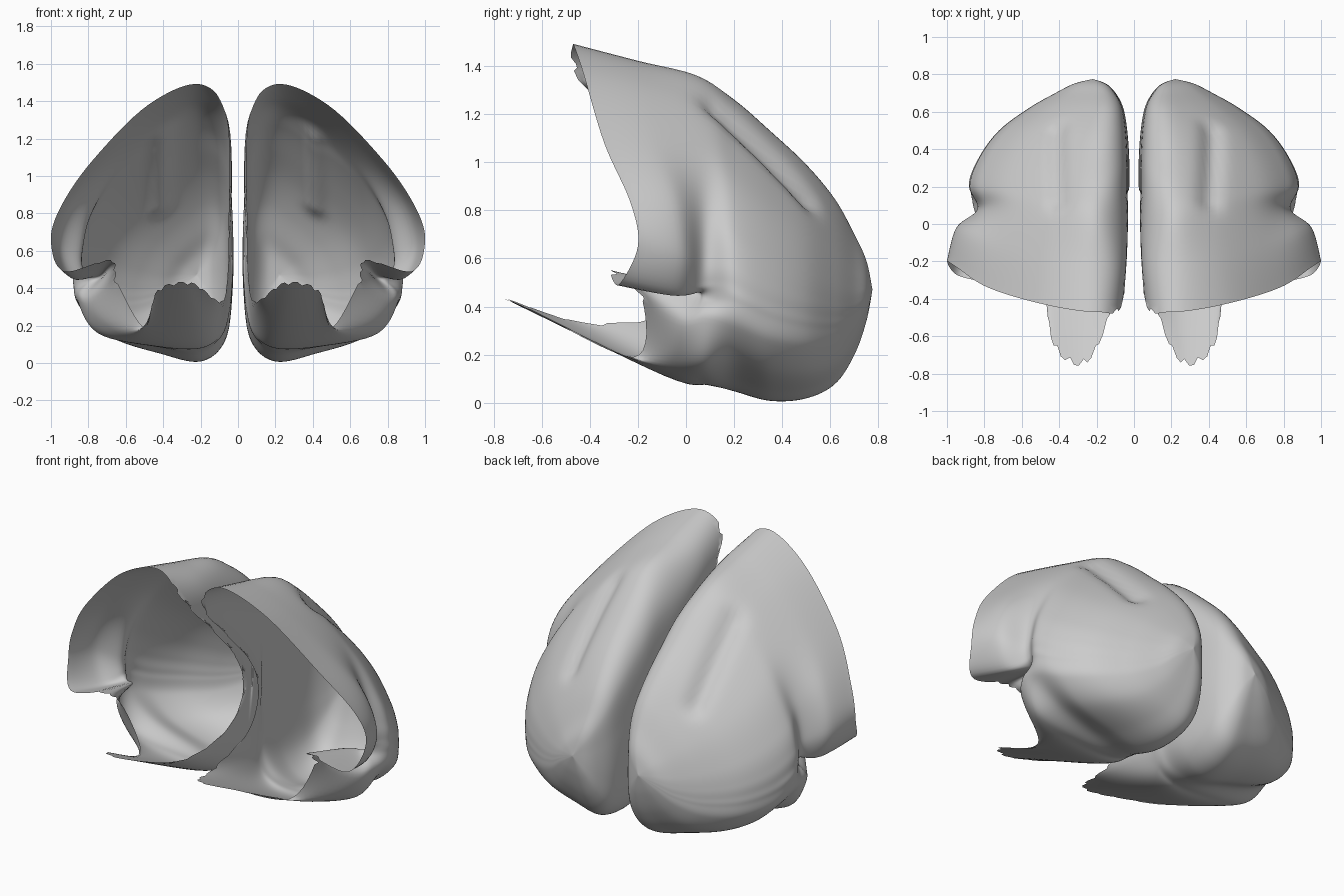
import bpy, bmesh, math
from mathutils import Vector

if "Cube" in bpy.data.objects:
    bpy.data.objects.remove(bpy.data.objects["Cube"])

# Torn front rim of one shell half: medial wall, crown, side, side fold, floor tongue
rim = [(.10, -.38, .33), (.06, .04, .42), (.05, .08, .75), (.06, -.42, 1.30), (.20, -.47, 1.49),
       (.48, -.43, 1.38), (.78, -.34, 1.08), (.95, -.23, .83), (1.0, -.20, .65), (.93, -.28, .49),
       (.68, -.31, .55), (.64, -.18, .42), (.50, -.22, .19), (.43, -.65, .39), (.25, -.74, .43)]
# Overhanging side lobe ring, just behind the rim
lobe = [(.08, .0, .22), (.05, .11, .45), (.04, .12, .75), (.05, -.22, 1.28), (.20, -.20, 1.42),
        (.44, -.18, 1.33), (.72, -.13, 1.08), (.89, -.05, .85), (.95, -.02, .62), (.88, -.04, .45),
        (.73, .02, .47), (.80, -.02, .34), (.64, -.06, .16), (.40, -.10, .12), (.18, -.06, .12)]
# Vertical groove ring behind the lobe
groove = [(.07, .12, .18), (.04, .16, .45), (.035, .17, .75), (.05, .0, 1.20), (.20, .04, 1.36),
          (.42, .07, 1.25), (.66, .08, 1.03), (.79, .08, .80), (.835, .08, .59), (.825, .08, .49),
          (.80, .08, .44), (.855, .08, .35), (.75, .07, .16), (.45, .08, .09), (.20, .10, .08)]
# Unit cross-section for the round back, scaled per ring: y, x range, z range
section = [(.05, .10), (0, .32), (0, .62), (.04, .90), (.20, 1.0), (.46, .91), (.76, .73), (.93, .55),
           (.99, .43), (1.0, .36), (1.0, .31), (.97, .22), (.80, .11), (.50, .04), (.22, .0)]
back = [(.20, .03, .88, .05, 1.26), (.35, .03, .83, .01, 1.13), (.50, .04, .72, .02, .99),
        (.62, .06, .56, .08, .845), (.70, .10, .42, .20, .70), (.75, .15, .32, .34, .59),
        (.775, .22, .22, .47, .47)]


def spline(a, b, c, d, t):
    return .5 * (2 * b + (c - a) * t + (2 * a - 5 * b + 4 * c - d) * t * t
                 + (3 * b - a - 3 * c + d) * t ** 3)


def refine_loop(pts, n):
    k = len(pts)
    return [spline(pts[i - 1], pts[i], pts[(i + 1) % k], pts[(i + 2) % k], j / n)
            for i in range(k) for j in range(n)]


def refine_rows(rows, n):
    m, out = len(rows) - 1, []
    for i in range(m):
        four = [rows[max(0, min(m, i + o))] for o in (-1, 0, 1, 2)]
        for j in range(n):
            out.append([spline(*q, j / n) for q in zip(*four)])
    return out


N = 8
rings = [[Vector(p) for p in r] for r in (rim, lobe, groove)]
for y, x0, x1, z0, z1 in back:
    rings.append([Vector((x0 + (x1 - x0) * u, y, z0 + (z1 - z0) * v)) for u, v in section])
rows = refine_rows([refine_loop(r, N) for r in rings], N)

# Shallow fold running down the upper back
fa, fb = Vector((.40, .12, 1.23)), Vector((.42, .52, .86))
for row in rows:
    for p in row:
        t = max(0, min(1, (p - fa).dot(fb - fa) / (fb - fa).length_squared))
        d = (p - fa.lerp(fb, t)).length
        p += (Vector((.35, .0, .5)) - p).normalized() * .04 * math.exp(-(d / .06) ** 2)

# Ragged tear along the medial wall, side fold and tongue edges
for c, p in enumerate(rows[0]):
    s = c / N
    if c % 3 == 0 and (s < 3.5 or 9.5 < s < 11 or s > 12.5):
        p += (rows[3][c] - p).normalized() * .035

# Shell half, closed at the back pole and mirrored
bm = bmesh.new()
grid = [[bm.verts.new(p) for p in row] for row in rows]
w = len(grid[0])
for a, b in zip(grid, grid[1:]):
    for j in range(w):
        bm.faces.new((a[j], a[(j + 1) % w], b[(j + 1) % w], b[j]))
tip = bm.verts.new((.22, .775, .47))
for j in range(w):
    bm.faces.new((grid[-1][j], grid[-1][(j + 1) % w], tip))
bmesh.ops.recalc_face_normals(bm, faces=bm.faces)
if sum(f.normal.y * f.calc_area() for f in bm.faces) < 0:
    bmesh.ops.reverse_faces(bm, faces=bm.faces)
for f in bm.faces:
    f.smooth = True
mesh = bpy.data.meshes.new("hemisphere_shells")
bm.to_mesh(mesh)
bm.free()
shells = bpy.data.objects.new("hemisphere_shells", mesh)
bpy.context.collection.objects.link(shells)
mirror = shells.modifiers.new("mirror", 'MIRROR')
mirror.use_mirror_merge = False
